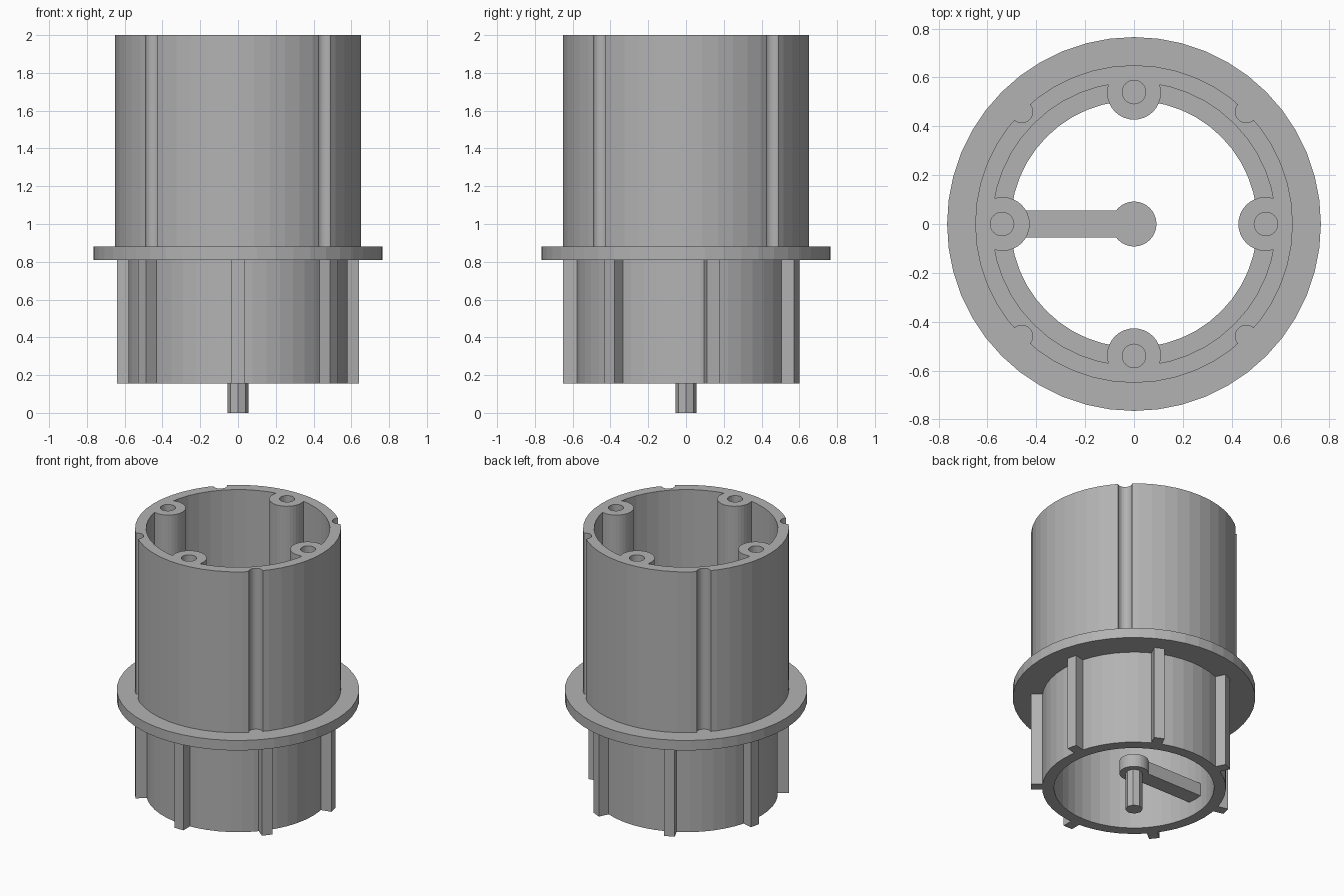
import bpy
import bmesh
from math import cos, sin, pi, radians
from mathutils import Matrix, Vector

if "Cube" in bpy.data.objects:
    bpy.data.objects.remove(bpy.data.objects["Cube"], do_unlink=True)

SEG = 48
GREY = (0.45, 0.45, 0.45, 1)
plastic = bpy.data.materials.new("grey plastic")
plastic.use_nodes = True
plastic.diffuse_color = GREY
plastic.node_tree.nodes["Principled BSDF"].inputs["Base Color"].default_value = GREY


def finish(name, bm):
    bmesh.ops.recalc_face_normals(bm, faces=bm.faces)
    mesh = bpy.data.meshes.new(name)
    bm.to_mesh(mesh)
    bm.free()
    mesh.materials.append(plastic)
    ob = bpy.data.objects.new(name, mesh)
    bpy.context.collection.objects.link(ob)
    return ob


def add_cylinder(bm, x, y, r, z0, z1, sides):
    bmesh.ops.create_cone(bm, cap_ends=True, segments=sides, radius1=r, radius2=r,
                          depth=z1 - z0, matrix=Matrix.Translation((x, y, (z0 + z1) / 2)))


def add_box(bm, x0, x1, width, z0, z1, angle=0):
    m = (Matrix.Rotation(angle, 4, "Z")
         @ Matrix.Translation(((x0 + x1) / 2, 0, (z0 + z1) / 2))
         @ Matrix.Diagonal((x1 - x0, width, z1 - z0, 1)))
    bmesh.ops.create_cube(bm, size=1, matrix=m)


def lathe(name, profile):
    bm = bmesh.new()
    rings = [[bm.verts.new((r * cos(2 * pi * i / SEG), r * sin(2 * pi * i / SEG), z))
              for i in range(SEG)] for r, z in profile]
    for a, b in zip(rings, rings[1:] + rings[:1]):
        for i in range(SEG):
            j = (i + 1) % SEG
            bm.faces.new((a[i], a[j], b[j], b[i]))
    return finish(name, bm)


def ring_of_cylinders(name, radius, r, z0, z1, start, sides):
    bm = bmesh.new()
    for k in range(4):
        a = start + k * pi / 2
        add_cylinder(bm, radius * cos(a), radius * sin(a), r, z0, z1, sides)
    return finish(name, bm)


def combine(target, tool, operation):
    mod = target.modifiers.new(operation, "BOOLEAN")
    mod.operation = operation
    mod.solver = "EXACT"
    mod.object = tool
    bpy.context.view_layer.objects.active = target
    bpy.ops.object.modifier_apply(modifier=mod.name)
    bpy.data.objects.remove(tool, do_unlink=True)


# Stepped tube with flange and inner ledge
housing = lathe("housing", [(0.58, 0.155), (0.58, 0.81), (0.765, 0.81), (0.765, 0.88),
                            (0.65, 0.88), (0.65, 2), (0.58, 2), (0.58, 0.88),
                            (0.505, 0.88), (0.505, 0.155)])

# Four screw bosses, their blind holes, and the outer grooves
combine(housing, ring_of_cylinders("bosses", 0.537, 0.11, 0.84, 2, 0, 32), "UNION")
combine(housing, ring_of_cylinders("screw_holes", 0.54, 0.048, 1.5, 2.1, 0, 24), "DIFFERENCE")
combine(housing, ring_of_cylinders("grooves", 0.65, 0.045, 0.88, 2.1, pi / 4, 24), "DIFFERENCE")

# Seven ribs around the lower tube
bm = bmesh.new()
for k in range(7):
    add_box(bm, 0.56, 0.65, 0.068, 0.155, 0.81, radians(-90) + k * 2 * pi / 7)
finish("ribs", bm)

# Arm, hub and shaft in the lower opening
bm = bmesh.new()
add_box(bm, -0.52, -0.05, 0.11, 0.26, 0.35)
finish("support_arm", bm)
bm = bmesh.new()
add_cylinder(bm, 0, 0, 0.092, 0.26, 0.35, 32)
finish("hub", bm)
bm = bmesh.new()
add_cylinder(bm, 0, 0, 0.055, 0, 0.3, 8)
finish("shaft", bm)
